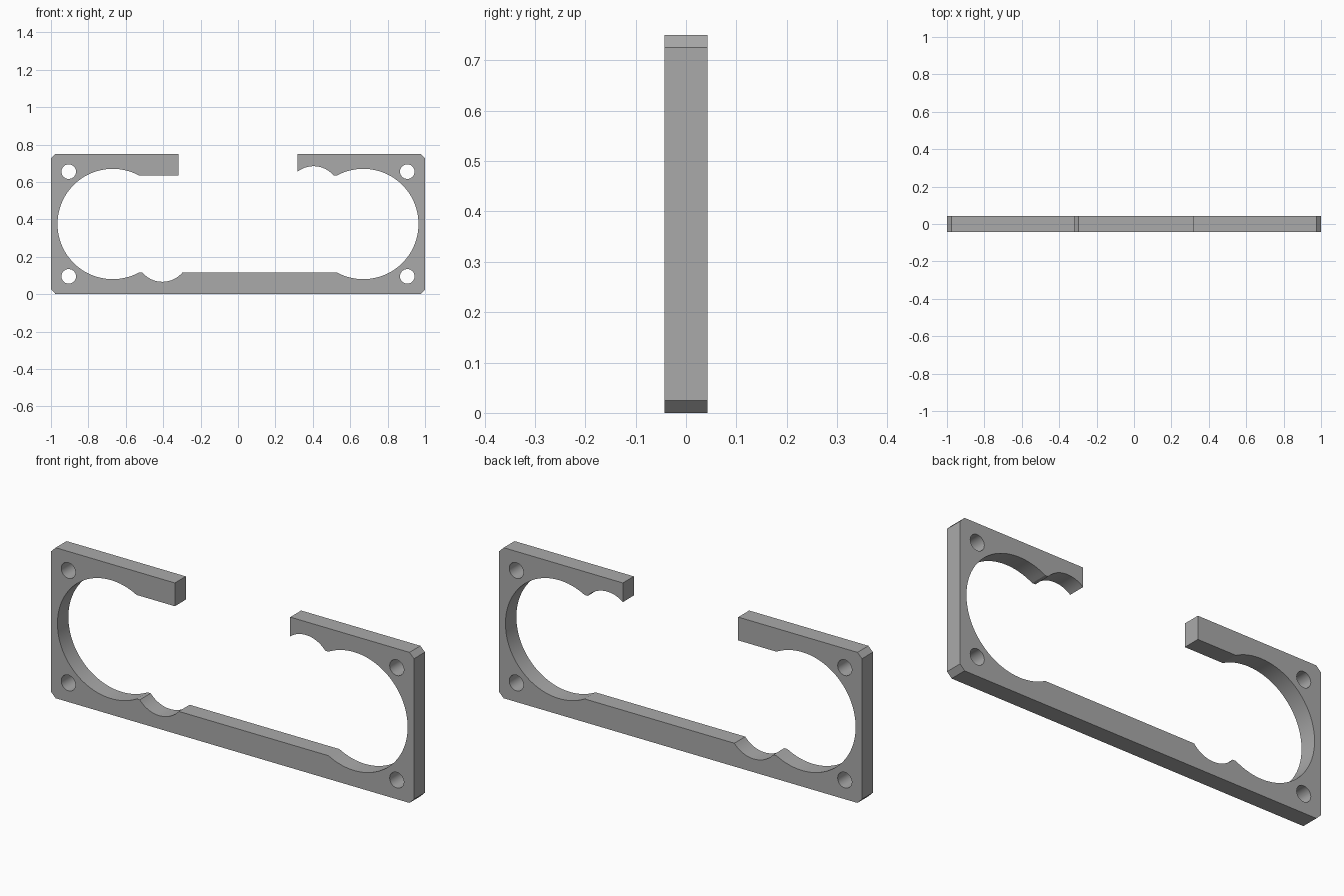
import bpy
import bmesh
from math import sin, cos, asin, acos, degrees, radians, pi

if "Cube" in bpy.data.objects:
    bpy.data.objects.remove(bpy.data.objects["Cube"])

# Main dimensions
HEIGHT, MID, HALF_DEPTH = 0.75, 0.375, 0.043
CHAMFER, GAP = 0.025, 0.318
SLOT = 0.259                      # half height of the central slot
BIG_X, BIG_R = 0.67, 0.295        # round end openings
NOTCH_X, NOTCH_Z, NOTCH_R = 0.404, 0.169, 0.14
HOLE_X, HOLE_Z, HOLE_R = 0.905, 0.28, 0.039


def arc(cx, cz, r, start, end, steps):
    """Points along an arc, angles in degrees."""
    angles = [radians(start + (end - start) * i / steps) for i in range(steps + 1)]
    return [(cx + r * cos(a), cz + r * sin(a)) for a in angles]


def add_loop(curve, points):
    spline = curve.splines.new("POLY")
    spline.points.add(len(points) - 1)
    for p, (x, z) in zip(spline.points, points):
        p.co = (x, z, 0, 1)
    spline.use_cyclic_u = True


big = degrees(asin(SLOT / BIG_R))
notch = degrees(asin((SLOT - NOTCH_Z) / NOTCH_R))
notch_end = degrees(acos((GAP - NOTCH_X) / NOTCH_R))

# Outer edge with chamfered corners, running from gap to gap
outline = [
    (-GAP, HEIGHT), (-1 + CHAMFER, HEIGHT), (-1, HEIGHT - CHAMFER),
    (-1, CHAMFER), (-1 + CHAMFER, 0), (1 - CHAMFER, 0),
    (1, CHAMFER), (1, HEIGHT - CHAMFER), (1 - CHAMFER, HEIGHT), (GAP, HEIGHT),
]
# Inner edge: upper notch, right opening, lower notch, left opening
outline += arc(NOTCH_X, MID + NOTCH_Z, NOTCH_R, notch_end, notch, 20)
outline += arc(BIG_X, MID, BIG_R, 180 - big, big - 180, 64)
outline += arc(-NOTCH_X, MID - NOTCH_Z, NOTCH_R, -notch, notch - 180, 20)
outline += arc(-BIG_X, MID, BIG_R, -big, big - 360, 64)
outline.append((-GAP, MID + SLOT))

curve = bpy.data.curves.new("frame_profile", "CURVE")
curve.dimensions = "2D"
curve.fill_mode = "BOTH"
curve.extrude = HALF_DEPTH
add_loop(curve, outline)

# Corner screw holes
for sx in (-1, 1):
    for sz in (-1, 1):
        add_loop(curve, arc(sx * HOLE_X, MID + sz * HOLE_Z, HOLE_R, 0, 360, 40)[:-1])

# Turn the filled profile into an upright solid
frame = bpy.data.objects.new("open_bracket_frame", curve)
bpy.context.collection.objects.link(frame)
frame.rotation_euler.x = pi / 2
bpy.ops.object.select_all(action="DESELECT")
frame.select_set(True)
bpy.context.view_layer.objects.active = frame
bpy.ops.object.convert(target="MESH")
bpy.ops.object.transform_apply(location=False, rotation=True, scale=False)

bm = bmesh.new()
bm.from_mesh(frame.data)
bmesh.ops.remove_doubles(bm, verts=bm.verts, dist=0.0001)
bmesh.ops.recalc_face_normals(bm, faces=bm.faces)
bm.to_mesh(frame.data)
bm.free()
bpy.ops.object.shade_smooth_by_angle(angle=radians(25))

# Plain grey
grey = bpy.data.materials.new("plain_grey")
grey.use_nodes = True
colour = (0.4, 0.4, 0.4, 1)
grey.diffuse_color = colour
grey.node_tree.nodes["Principled BSDF"].inputs["Base Color"].default_value = colour
frame.data.materials.clear()
frame.data.materials.append(grey)
